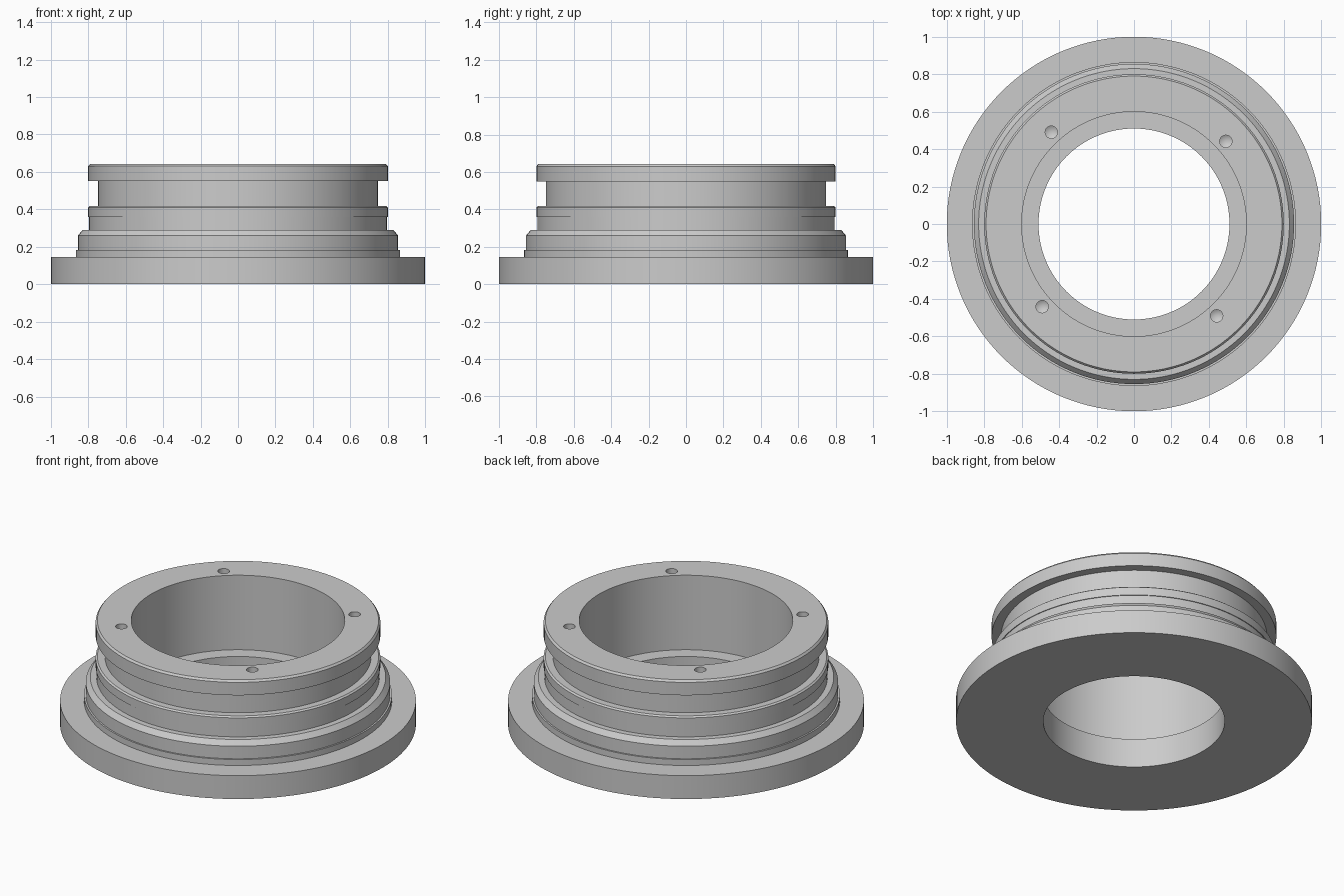
import bpy
import bmesh
from math import cos, sin, radians, tau

cube = bpy.data.objects.get("Cube")
if cube:
    bpy.data.objects.remove(cube, do_unlink=True)

grey = bpy.data.materials.new("plain grey")
grey.use_nodes = True
grey.diffuse_color = (0.6, 0.6, 0.6, 1)
grey.node_tree.nodes["Principled BSDF"].inputs["Base Color"].default_value = grey.diffuse_color


def lathe(name, profile, segments, location=(0, 0, 0)):
    """Spin a closed (radius, height) profile around the z axis."""
    bm = bmesh.new()
    verts = [bm.verts.new((r, 0, z)) for r, z in profile]
    edges = [bm.edges.new((a, b)) for a, b in zip(verts, verts[1:] + verts[:1])]
    bmesh.ops.spin(bm, geom=verts + edges, cent=(0, 0, 0), axis=(0, 0, 1),
                   angle=tau, steps=segments, use_merge=True)
    bmesh.ops.remove_doubles(bm, verts=bm.verts, dist=1e-5)
    bmesh.ops.dissolve_degenerate(bm, edges=bm.edges, dist=1e-5)
    # Drop spin-axis edges that bound no face
    loose = [e for e in bm.edges if not e.link_faces]
    bmesh.ops.delete(bm, geom=loose, context='EDGES')
    bmesh.ops.recalc_face_normals(bm, faces=bm.faces)
    mesh = bpy.data.meshes.new(name)
    bm.to_mesh(mesh)
    bm.free()
    mesh.materials.append(grey)
    obj = bpy.data.objects.new(name, mesh)
    obj.location = location
    bpy.context.collection.objects.link(obj)
    return obj


# Flanged collar: flange, stepped shoulder, neck, groove, rim, stepped bore
collar = lathe("flanged_collar", [
    (0.51, 0), (1, 0), (1, 0.145),
    (0.865, 0.145), (0.865, 0.182), (0.855, 0.182), (0.855, 0.26), (0.83, 0.29),
    (0.795, 0.29), (0.795, 0.36), (0.8, 0.36), (0.8, 0.41), (0.79, 0.418),
    (0.748, 0.418), (0.748, 0.55),
    (0.8, 0.55), (0.8, 0.63), (0.79, 0.642),
    (0.6, 0.642), (0.6, 0.18), (0.51, 0.18),
], 128)

# Four drilled holes with pointed ends in the rim
for i in range(4):
    angle = radians(42 + 90 * i)
    drill = lathe("drill_cutter", [(0, -0.14), (0.033, -0.12), (0.033, 0.05), (0, 0.05)],
                  24, (0.66 * cos(angle), 0.66 * sin(angle), 0.642))
    drill.hide_render = True
    cut = collar.modifiers.new("drilled_hole", 'BOOLEAN')
    cut.operation = 'DIFFERENCE'
    cut.solver = 'EXACT'
    cut.object = drill
    bpy.context.view_layer.objects.active = collar
    bpy.ops.object.modifier_apply(modifier=cut.name)
    bpy.data.objects.remove(drill, do_unlink=True)

# Smooth round walls, crisp steps
bpy.ops.object.select_all(action='DESELECT')
collar.select_set(True)
bpy.context.view_layer.objects.active = collar
bpy.ops.object.shade_smooth_by_angle(angle=radians(25))
